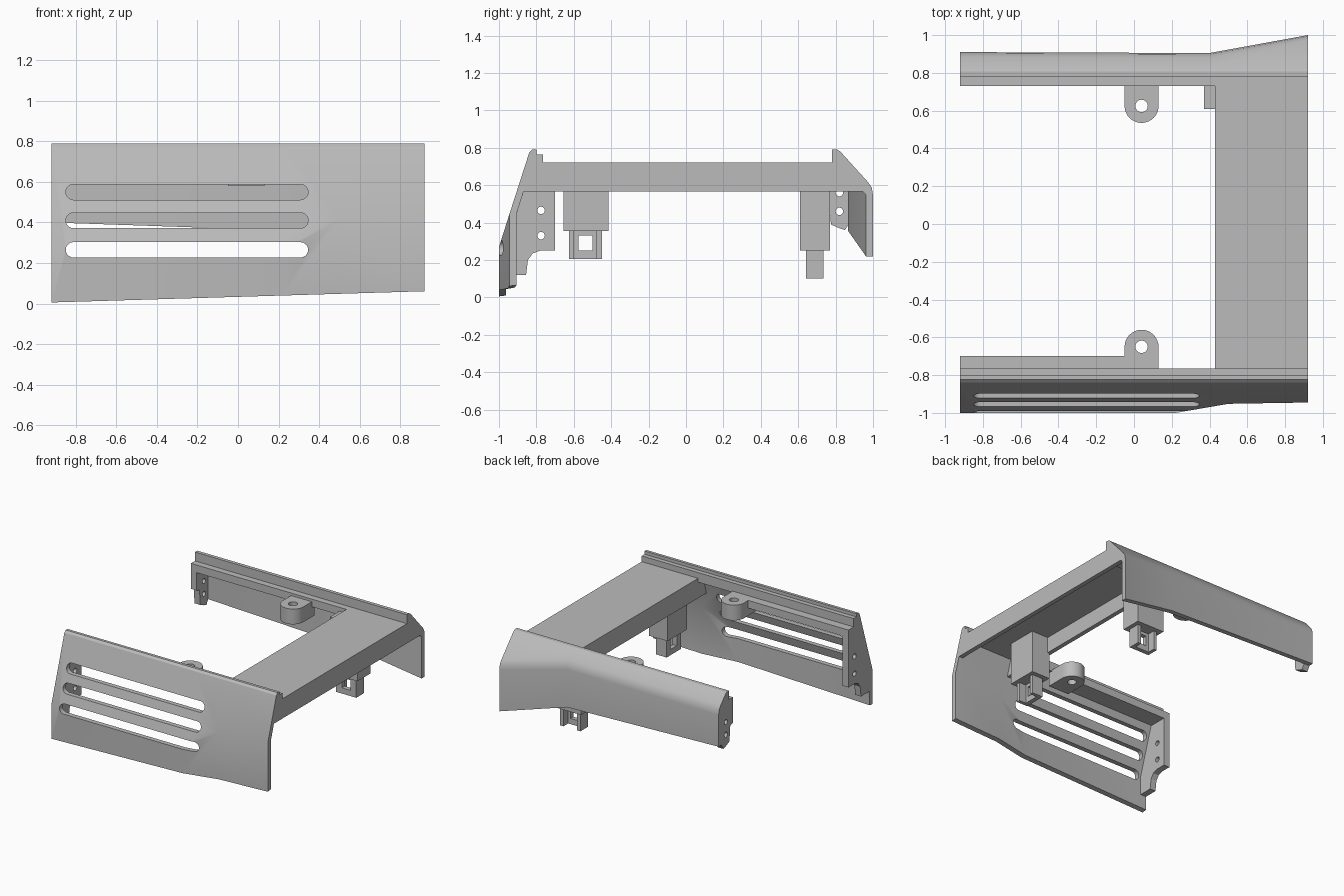
import bpy, bmesh, math
from mathutils import Vector

if "Cube" in bpy.data.objects:
    bpy.data.objects.remove(bpy.data.objects["Cube"], do_unlink=True)

grey = bpy.data.materials.new("plain grey")
grey.use_nodes = True
grey.diffuse_color = (0.5, 0.5, 0.5, 1)
grey.node_tree.nodes["Principled BSDF"].inputs["Base Color"].default_value = (0.5, 0.5, 0.5, 1)


def loft(name, rings):
    """Closed solid through matching rings of 3D points."""
    bm = bmesh.new()
    loops = [[bm.verts.new(p) for p in ring] for ring in rings]
    n = len(loops[0])
    for a, b in zip(loops, loops[1:]):
        for i in range(n):
            j = (i + 1) % n
            bm.faces.new((a[i], a[j], b[j], b[i]))
    bm.faces.new(loops[0])
    bm.faces.new(loops[-1])
    bmesh.ops.recalc_face_normals(bm, faces=bm.faces)
    mesh = bpy.data.meshes.new(name)
    bm.to_mesh(mesh)
    bm.free()
    mesh.materials.append(grey)
    obj = bpy.data.objects.new(name, mesh)
    bpy.context.collection.objects.link(obj)
    return obj


def prism(name, pts, lo, hi, axis="x"):
    """Extrude a flat outline along one axis."""
    place = {"x": lambda p, t: (t, p[0], p[1]),
             "y": lambda p, t: (p[0], t, p[1]),
             "z": lambda p, t: (p[0], p[1], t)}[axis]
    return loft(name, [[place(p, t) for p in pts] for t in (lo, hi)])


def box(name, x0, x1, y0, y1, z0, z1):
    return prism(name, [(x0, y0), (x1, y0), (x1, y1), (x0, y1)], z0, z1, "z")


def stadium(u0, u1, v, r, steps=10):
    """Outline with round ends; u0 = u1 gives a circle."""
    arc = [math.pi * (i / steps - 0.5) for i in range(steps + 1)]
    right = [(u1 + r * math.cos(a), v + r * math.sin(a)) for a in arc]
    left = [(u0 - r * math.cos(a), v - r * math.sin(a)) for a in arc]
    if u0 == u1:
        return right[:-1] + left[:-1]
    return right + left


def cut(obj, cutters):
    for c in cutters:
        mod = obj.modifiers.new("cut", "BOOLEAN")
        mod.object = c
        mod.solver = "EXACT"
    bpy.context.view_layer.update()
    graph = bpy.context.evaluated_depsgraph_get()
    mesh = bpy.data.meshes.new_from_object(obj.evaluated_get(graph))
    obj.modifiers.clear()
    obj.data = mesh
    for c in cutters:
        bpy.data.objects.remove(c, do_unlink=True)


# Front panel: sloping top, upright lower part that steps inward
def front_ring(x, yb, zb):
    zbot = 0.033 + 0.03 * x
    prof = [(-0.80, 0.79), (-0.822, 0.79), (-0.838, 0.775), (yb, zb), (yb, zbot),
            (yb + 0.038, zbot + 0.005), (yb + 0.038, zb), (-0.82, 0.72), (-0.80, 0.72)]
    return [(x, y, z) for y, z in prof]


front = loft("front_panel", [front_ring(-0.92, -1, 0.27), front_ring(0.22, -1, 0.27),
                             front_ring(0.5, -0.952, 0.42), front_ring(0.92, -0.945, 0.443)])
cut(front, [prism("slot_cutter", stadium(-0.812, 0.308, z, 0.038), -1.1, -0.78, "y")
            for z in (0.55, 0.41, 0.265)])


# Back panel: shorter, flaring outward near the cross beam
def back_ring(x, yo, zbot):
    zs = 0.78 - 1.1 * (yo - 0.825)
    prof = [(0.78, 0.79), (0.808, 0.79), (0.825, 0.78), (yo - 0.025, zs + 0.027),
            (yo - 0.007, zs), (yo, zs - 0.04), (yo, zbot), (yo - 0.038, zbot),
            (yo - 0.038, zs - 0.04), (0.82, 0.70), (0.78, 0.70)]
    return [(x, y, z) for y, z in prof]


loft("back_panel", [back_ring(-0.92, 0.91, 0.40), back_ring(0.40, 0.905, 0.355),
                    back_ring(0.92, 1.0, 0.22)])

# Rails and inner shelf
box("front_rail", -0.92, 0.92, -0.835, -0.765, 0.69, 0.765)
box("back_rail", -0.92, 0.92, 0.73, 0.83, 0.66, 0.72)
box("front_shelf", -0.92, -0.05, -0.84, -0.70, 0.64, 0.70)

# Perforated end plates
front_plate = prism("front_end_plate", [
    (-0.70, 0.70), (-0.70, 0.25), (-0.78, 0.25), (-0.82, 0.235), (-0.845, 0.20),
    (-0.855, 0.12), (-0.97, 0.12), (-0.97, 0.30), (-0.85, 0.70)], -0.92, -0.87)
back_plate = prism("back_end_plate", [
    (0.73, 0.70), (0.73, 0.52), (0.765, 0.51), (0.775, 0.39), (0.82, 0.37),
    (0.85, 0.36), (0.875, 0.40), (0.88, 0.69)], -0.92, -0.87)
for plate, y, heights in ((front_plate, -0.775, (0.33, 0.465)),
                          (back_plate, 0.82, (0.46, 0.56))):
    cut(plate, [prism("hole_cutter", stadium(y, y, z, 0.02), -1, -0.8) for z in heights])

# Cross beam: an open channel seen from below
box("beam_top", 0.43, 0.92, -0.83, 0.83, 0.69, 0.72)
prism("beam_outer_flange", [(-0.885, 0.565), (-0.84, 0.72), (0.84, 0.72), (0.975, 0.565)],
      0.885, 0.92)
prism("beam_inner_flange", [(-0.885, 0.565), (-0.84, 0.72), (0.84, 0.72), (0.89, 0.565)],
      0.43, 0.465)

# Screw tabs
for name, y, wall in (("front_screw_tab", -0.65, -0.80), ("back_screw_tab", 0.625, 0.76)):
    s = 1 if wall < y else -1
    arc = [math.pi * i / 16 for i in range(17)]
    outline = [(0.04 + 0.09 * math.cos(a), y + s * 0.09 * math.sin(a)) for a in arc]
    tab = prism(name, outline + [(-0.05, wall), (0.13, wall)], 0.58, 0.70, "z")
    cut(tab, [prism("hole_cutter", stadium(0.04, 0.04 + 0, y, 0.033), 0.5, 0.8, "z")])


# Snap clips: windowed plate with two side walls
def clip(name, u, v, z0, z1, along_y):
    def block(part, ua, ub, va, vb, za, zb):
        if along_y:
            return box(part, va, vb, ua, ub, za, zb)
        return box(part, ua, ub, va, vb, za, zb)
    plate = block(name + "_plate", u - 0.0875, u + 0.0875, v - 0.047, v - 0.012, z0, z1)
    mid = z0 + 0.085
    cut(plate, [block("window_cutter", u - 0.038, u + 0.038, v - 0.1, v + 0.1,
                      mid - 0.04, mid + 0.04)])
    for side, s in (("left", 1), ("right", -1)):
        a, b = sorted((u + s * 0.0875, u + s * 0.06))
        block(name + "_" + side + "_wall", a, b, v - 0.047, v + 0.047, z0, z1)


# Legs under the beam
box("front_leg", 0.45, 0.61, -0.655, -0.415, 0.355, 0.70)
clip("front_clip", -0.5375, 0.53, 0.205, 0.36, True)
box("back_leg", 0.37, 0.61, 0.61, 0.77, 0.25, 0.69)
clip("back_clip", 0.49, 0.6875, 0.10, 0.255, False)

# Smooth shading with sharp edges kept
bpy.ops.object.select_all(action="DESELECT")
for obj in bpy.context.collection.objects:
    if obj.type == "MESH":
        obj.select_set(True)
        bpy.context.view_layer.objects.active = obj
bpy.ops.object.shade_smooth_by_angle(angle=math.radians(25))
